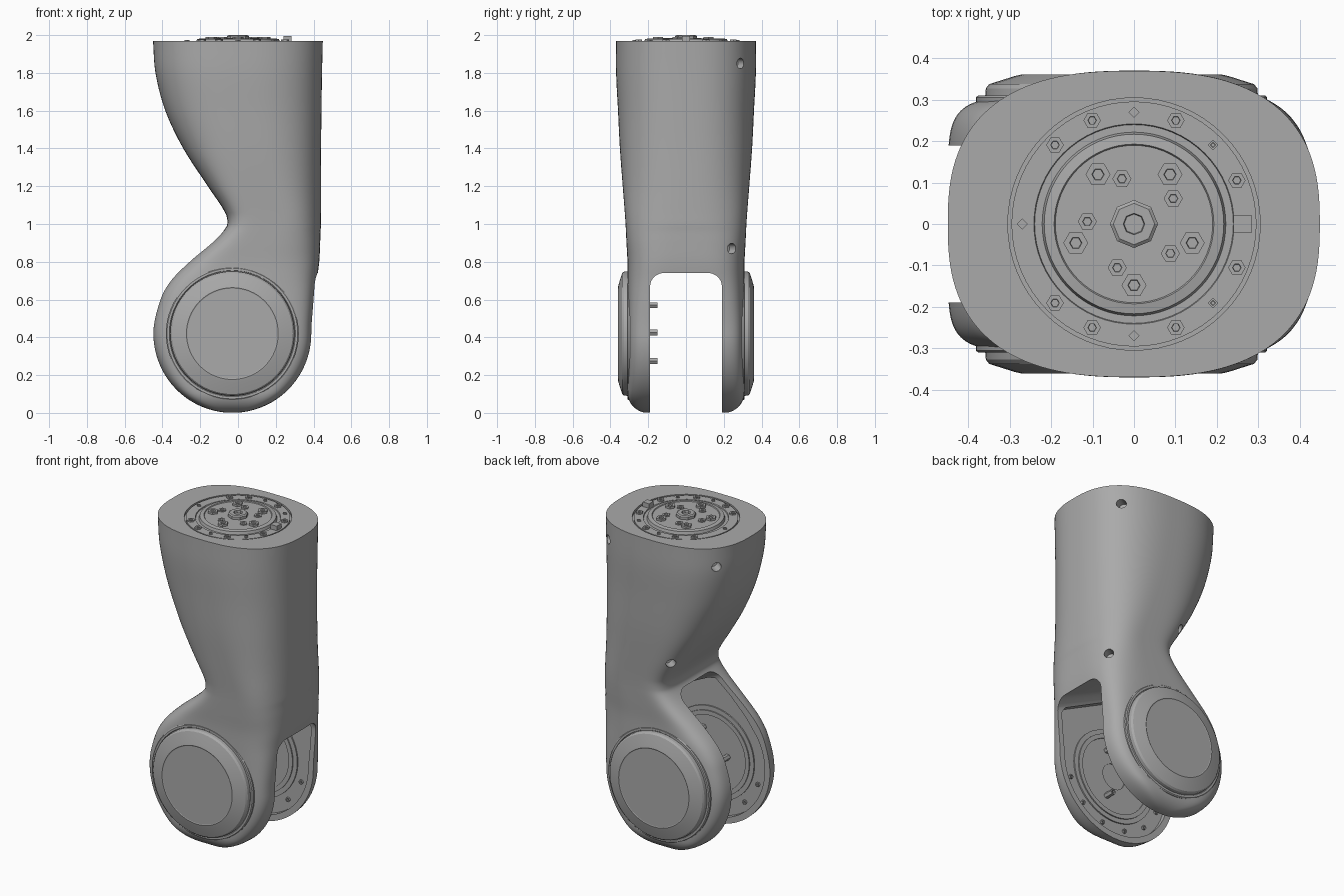
import bpy, bmesh, math
from mathutils import Vector

cube = bpy.data.objects.get("Cube")
if cube:
    bpy.data.objects.remove(cube, do_unlink=True)

GREY = (0.40, 0.40, 0.40, 1)
metal = bpy.data.materials.new("plain_grey")
metal.use_nodes = True
metal.diffuse_color = GREY
metal.node_tree.nodes["Principled BSDF"].inputs["Base Color"].default_value = GREY


def loft(name, rings, smooth=35):
    """Skin a list of equal point rings and close both ends."""
    bm = bmesh.new()
    rows = [[bm.verts.new(p) for p in ring] for ring in rings]
    n = len(rows[0])
    for a, b in zip(rows, rows[1:]):
        for i in range(n):
            bm.faces.new((a[i], a[(i + 1) % n], b[(i + 1) % n], b[i]))
    bm.faces.new(rows[0])
    bm.faces.new(rows[-1])
    bmesh.ops.recalc_face_normals(bm, faces=bm.faces)
    mesh = bpy.data.meshes.new(name)
    bm.to_mesh(mesh)
    bm.free()
    mesh.materials.append(metal)
    ob = bpy.data.objects.new(name, mesh)
    bpy.context.collection.objects.link(ob)
    if smooth:
        shade(ob, smooth)
    return ob


def shade(ob, angle):
    bpy.ops.object.select_all(action='DESELECT')
    ob.select_set(True)
    bpy.context.view_layer.objects.active = ob
    bpy.ops.object.shade_smooth_by_angle(angle=math.radians(angle))


def lathe(name, profile, origin=(0, 0, 0), axis=(0, 0, 1), seg=64, smooth=35):
    """Turn (radius, distance) pairs around an axis."""
    q = Vector(axis).to_track_quat('Z', 'Y')
    o = Vector(origin)
    turns = [2 * math.pi * i / seg for i in range(seg)]
    return loft(name, [[o + q @ Vector((r * math.cos(t), r * math.sin(t), h))
                        for t in turns] for r, h in profile], smooth)


def bolt(name, origin, axis, r, h, seg=6):
    lathe(name, [(r, -0.01), (r, h), (r * .5, h), (r * .45, h * .4)], origin, axis, seg, 0)


def polar(r, deg, z):
    a = math.radians(deg)
    return (r * math.cos(a), r * math.sin(a), z)


def cut(ob, cutter):
    cutter.hide_render = True
    mod = ob.modifiers.new("cut", 'BOOLEAN')
    mod.object = cutter
    mod.operation = 'DIFFERENCE'
    mod.solver = 'EXACT'
    bpy.context.view_layer.objects.active = ob
    bpy.ops.object.modifier_apply(modifier=mod.name)
    bpy.data.objects.remove(cutter, do_unlink=True)


# Body stations: height, left edge, right edge, half depth, left and right squareness
STATIONS = [
    (.42, -.45, .39, .31, 7, 7), (.6, -.413, .405, .31, 6.5, 5.5),
    (.7, -.358, .417, .31, 6, 4.5), (.8, -.26, .43, .31, 5.5, 3.8),
    (.9, -.14, .435, .315, 5.5, 3.3), (.96, -.08, .437, .318, 5.5, 3),
    (1.0, -.057, .44, .32, 5.5, 2.8), (1.06, -.068, .44, .324, 5, 2.7),
    (1.2, -.16, .44, .335, 4.1, 2.6), (1.4, -.29, .44, .35, 3.1, 2.6),
    (1.6, -.385, .442, .36, 2.7, 2.6), (1.8, -.437, .445, .37, 2.6, 2.6),
    (1.97, -.45, .449, .37, 2.6, 2.6)]


def slope(i, k):
    if i == 0:
        return 0
    a, b = STATIONS[i - 1], STATIONS[min(i + 1, len(STATIONS) - 1)]
    return (b[k] - a[k]) / (b[0] - a[0])


def blend(i, t, k):
    """Smooth interpolation between stations i and i + 1."""
    a, b = STATIONS[i], STATIONS[i + 1]
    d = b[0] - a[0]
    return ((2*t**3 - 3*t*t + 1) * a[k] + (t**3 - 2*t*t + t) * d * slope(i, k)
            + (3*t*t - 2*t**3) * b[k] + (t**3 - t*t) * d * slope(i + 1, k))


def section(z, x0, x1, h, left, right, seg=128):
    pts = []
    for i in range(seg):
        a = 2 * math.pi * (i + .5) / seg
        c, s = math.cos(a), math.sin(a)
        n = right if c > 0 else left
        pts.append(Vector(((x0 + x1) / 2 + (x1 - x0) / 2 * math.copysign(abs(c) ** (2 / n), c),
                           h * math.copysign(abs(s) ** (2 / n), s), z)))
    return pts


# Rounded lower end, then the lofted upper arm
R, CX, FILLET = .42, -.03, .11
rings = []
for i in range(1, 24):
    a = math.radians(90 * i / 24)
    z = R * (1 - math.cos(a))
    t = max(FILLET - z, 0)
    h = .20 + math.sqrt(FILLET ** 2 - t * t)
    rings.append(section(z, CX - R * math.sin(a), CX + R * math.sin(a), h, 7, 7))
for i in range(len(STATIONS) - 1):
    for j in range(5):
        t = j / 5
        z = STATIONS[i][0] + t * (STATIONS[i + 1][0] - STATIONS[i][0])
        rings.append(section(z, *[blend(i, t, k) for k in range(1, 6)]))
rings.append(section(*STATIONS[-1]))
body = loft("arm_body", rings, 0)

# Fork slot with a rounded roof that rises toward the waist
HALF, ROOF, CORNER = .19, .742, .08
arch = [(-HALF, -.2)]
for side, start in ((-1, 180), (1, 90)):
    for j in range(9):
        a = math.radians(start - 90 * j / 8)
        arch.append((side * (HALF - CORNER) + CORNER * math.cos(a),
                     ROOF - CORNER + CORNER * math.sin(a)))
arch.append((HALF, -.2))
slot = [[Vector((x, y, z + (.47 * (.42 - x) if z > 0 else 0))) for y, z in arch]
        for x in (-.7, .7)]
cut(body, loft("slot_cutter", slot, 0))

# Recess on each inner fork wall, leaving a narrow rim along the outline
outline = [(CX + .382 * math.cos(math.radians(d)), R + .382 * math.sin(math.radians(d)))
           for d in range(150, 361, 6)]
outline += [(.365, .55), (.375, .68), (.35, .72), (-.02, .9), (-.07, .91), (-.17, .83), (-.28, .72)]
for s in (-1, 1):
    cut(body, loft("recess_cutter", [[Vector((x, s * y, z)) for x, z in outline]
                                     for y in (.15, .222)], 0))

# Access holes along the back corners
for x, y, z in ((.345, .295, 1.85), (-.38, .24, 1.85), (.40, .25, .87), (-.10, .29, 1.19)):
    out = Vector((.8 if x > 0 else -.8, .6, 0))
    cut(body, lathe("hole_cutter", [(.028, -.07), (.028, .15)], (x, y, z), out, 16, 0))

# Shallow round seat for the top flange
cut(body, lathe("seat_cutter", [(.305, 1.955), (.305, 2.1)], smooth=0))
shade(body, 35)

# Outer joint caps and inner joint plates
for s, tag in ((-1, "front"), (1, "back")):
    hub, axis = (CX, 0, R), (0, s, 0)
    lathe(tag + "_joint_cap", [(.352, .25), (.352, .306), (.346, .311), (.334, .311),
                               (.33, .306), (.328, .328), (.32, .338), (.26, .357),
                               (.243, .361), (.238, .359)], hub, axis, 64, 15)
    lathe(tag + "_inner_plate", [(.29, .24), (.29, .214), (.262, .214), (.262, .207),
                                 (.235, .207), (.235, .214), (.08, .214), (.08, .22)],
          hub, axis)
    for d in range(200, 345, 28):
        a = math.radians(d)
        bolt(tag + "_rim_bolt", (CX + .335 * math.cos(a), s * .222, R + .335 * math.sin(a)),
             (0, -s, 0), .014, .012)

# Long bolts on the front fork wall
for x, z in ((-.14, .425), (.025, .57), (.025, .275)):
    bolt("drive_bolt", (x, -.212, z), (0, 1, 0), .018, .06)

# Stepped mounting flange on the top
lathe("top_flange", [(.296, 1.95), (.296, 1.968), (.242, 1.968), (.24, 1.962), (.222, 1.962),
                     (.217, 1.979), (.193, 1.983), (.19, 1.978)], smooth=15)
lathe("centre_hub", [(.058, 1.97), (.058, 1.994), (.05, 2.0), (.026, 2.0), (.024, 1.985)],
      seg=8, smooth=0)
for k in range(5):
    bolt("large_flange_bolt", polar(.148, 54 + 72 * k, 1.978), (0, 0, 1), .03, .013)
    bolt("small_flange_bolt", polar(.113, 33 + 72 * k, 1.978), (0, 0, 1), .023, .007)
for d in (23, 68, 112, 135):
    for s in (-1, 1):
        bolt("outer_flange_bolt", polar(.27, s * d, 1.968), (0, 0, 1), .021, .009)
for d in (45, 90, 180, 270, 315):
    bolt("locating_pin", polar(.27, d, 1.968), (0, 0, 1), .013, .006, 4)

# Square locating key beside the flange bolts
loft("locating_key", [[Vector((.262 + .022 * i, .022 * j, z))
                       for i, j in ((-1, -1), (1, -1), (1, 1), (-1, 1))]
                      for z in (1.955, 1.996)], 0)
